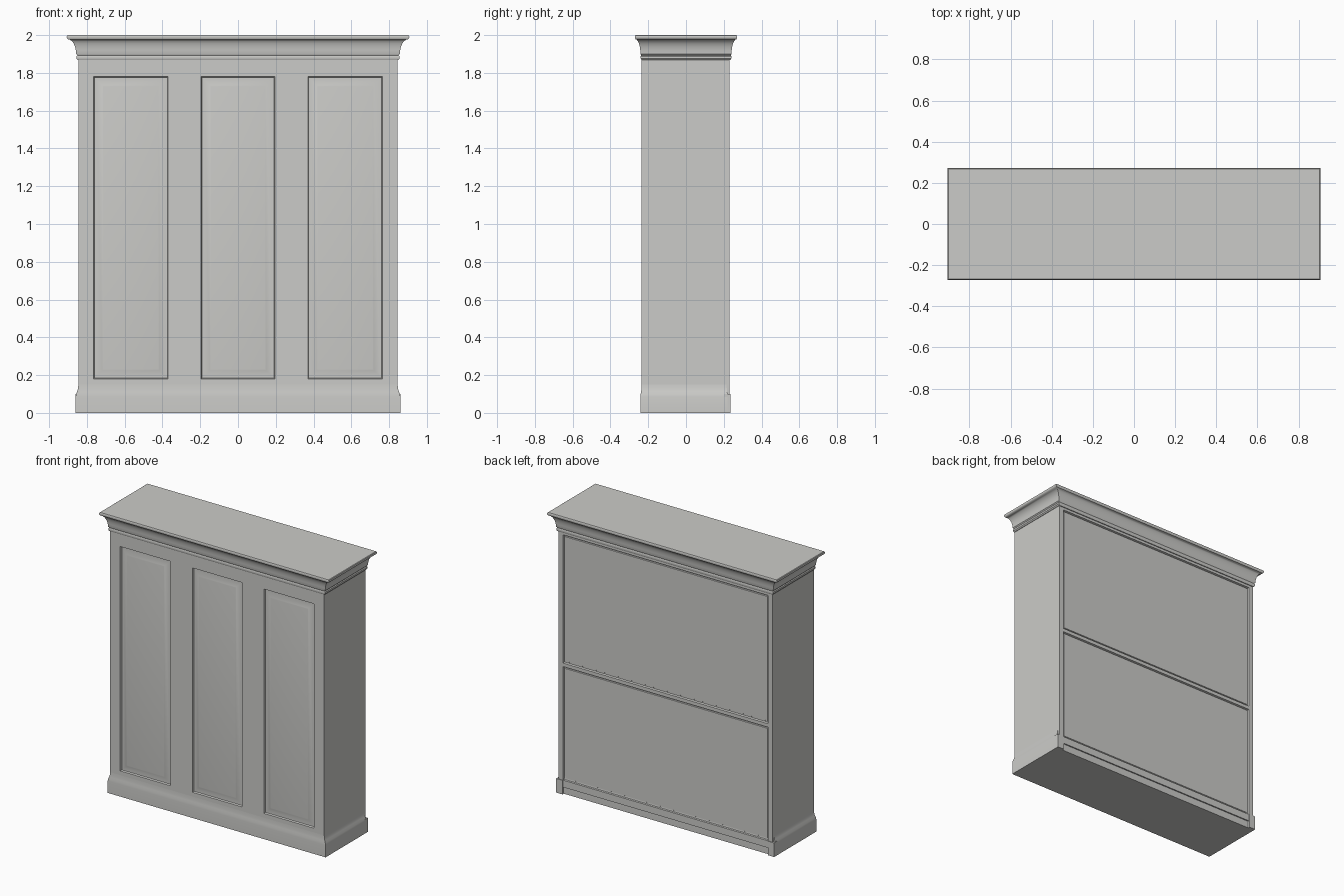
import bpy, bmesh, math
from mathutils import Vector

old = bpy.data.objects.get("Cube")
if old:
    bpy.data.objects.remove(old, do_unlink=True)

paint = bpy.data.materials.new("pale_grey_paint")
paint.use_nodes = True
GREY = (0.6, 0.6, 0.58, 1)
paint.diffuse_color = GREY
paint.node_tree.nodes["Principled BSDF"].inputs["Base Color"].default_value = GREY


def finish(name, bm):
    mesh = bpy.data.meshes.new(name)
    bm.to_mesh(mesh)
    bm.free()
    obj = bpy.data.objects.new(name, mesh)
    bpy.context.collection.objects.link(obj)
    mesh.materials.append(paint)
    bpy.ops.object.select_all(action="DESELECT")
    obj.select_set(True)
    bpy.context.view_layer.objects.active = obj
    bpy.ops.object.shade_smooth_by_angle(angle=math.radians(35))
    return obj


def moulding(name, profile, front, back, side, y_scale):
    """Sweep an (overhang, height) profile around a rectangle."""
    bm = bmesh.new()
    rings = []
    for out, z in profile:
        x, f, b = side + out, front - out * y_scale, back + out * y_scale
        rings.append([bm.verts.new(c) for c in
                      ((-x, f, z), (x, f, z), (x, b, z), (-x, b, z))])
    for low, high in zip(rings, rings[1:]):
        for i in range(4):
            j = (i + 1) % 4
            bm.faces.new((low[i], low[j], high[j], high[i]))
    bm.faces.new(rings[0][::-1])
    bm.faces.new(rings[-1])
    finish(name, bm)


def panelled_shell(name, xs, zs, y, depth_to, is_panel, steps):
    """Framed wall with inset panels and edges returned to depth_to."""
    bm = bmesh.new()
    grid = [[bm.verts.new((x, y, z)) for x in xs] for z in zs]
    panels = []
    for r in range(len(zs) - 1):
        for c in range(len(xs) - 1):
            quad = [grid[r][c], grid[r][c + 1], grid[r + 1][c + 1], grid[r + 1][c]]
            face = bm.faces.new(quad if y < 0 else quad[::-1])
            if is_panel(c, r):
                panels.append(face)
    rim = [e for e in bm.edges if e.is_boundary]
    made = bmesh.ops.extrude_edge_only(bm, edges=rim)["geom"]
    for v in made:
        if isinstance(v, bmesh.types.BMVert):
            v.co.y = depth_to
    bm.normal_update()
    for width, depth in steps:
        bmesh.ops.inset_individual(bm, faces=panels, thickness=width, depth=depth,
                                   use_even_offset=True)
        bm.normal_update()
    bmesh.ops.recalc_face_normals(bm, faces=bm.faces[:])
    finish(name, bm)


def box(name, low, high):
    bm = bmesh.new()
    bmesh.ops.create_cube(bm, size=1)
    low, high = Vector(low), Vector(high)
    for v in bm.verts:
        v.co = (low + high) / 2 + v.co * (high - low)
    finish(name, bm)


# Front with three raised-and-fielded door panels, plus the plain sides
panelled_shell("cabinet_front_and_sides",
               (-0.845, -0.765, -0.37, -0.195, 0.195, 0.37, 0.765, 0.845),
               (0.05, 0.18, 1.78, 1.9), -0.235, 0.21,
               lambda c, r: r == 1 and c % 2 == 1,
               ((0.004, -0.012), (0.012, 0), (0.03, 0.009), (0.006, 0.001)))

# Back frame with two broad panels
panelled_shell("cabinet_back",
               (-0.845, -0.81, 0.81, 0.845),
               (0.05, 0.1, 0.91, 0.935, 1.85, 1.9), 0.23, 0.21,
               lambda c, r: c == 1 and r in (1, 3),
               ((0.003, -0.014), (0.008, 0), (0.003, 0.005)))

# Plinth with a softly curved top edge
moulding("plinth", ((0.015, 0), (0.015, 0.085), (0.012, 0.1), (0.006, 0.115),
                    (0.002, 0.13), (0, 0.15)), -0.235, 0.215, 0.845, 0.4)
for side, name in ((-1, "right_back_foot"), (1, "left_back_foot")):
    xs = sorted((side * 0.81, side * 0.86))
    box(name, (xs[0], 0.2, 0), (xs[1], 0.235, 0.1))

# Crown moulding: bead, hollow curve and flat cap
hollow = [(0.012 + 0.043 * (1 - math.cos(t * math.pi / 12)),
           1.9 + 0.078 * math.sin(t * math.pi / 12)) for t in range(7)]
moulding("cornice", [(-0.01, 1.868), (0.003, 1.868), (0.01, 1.876), (0.01, 1.888),
                     (0.005, 1.893)] + hollow +
         [(0.06, 1.983), (0.062, 1.99), (0.06, 1.997), (0.056, 2.0)],
         -0.234, 0.234, 0.845, 0.6)
